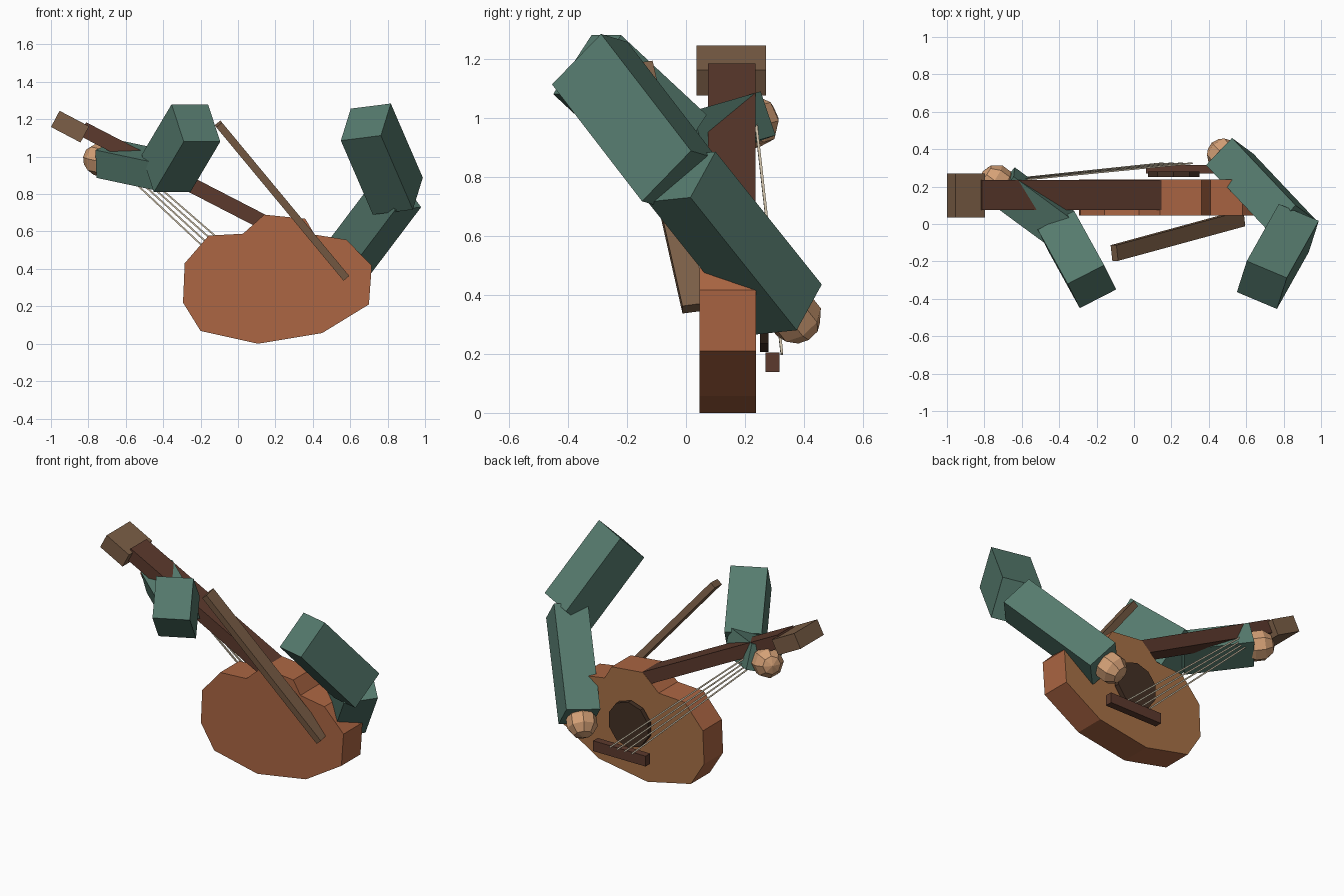
import bpy, bmesh, math
from mathutils import Vector as V, Matrix

if "Cube" in bpy.data.objects:
    bpy.data.objects.remove(bpy.data.objects["Cube"])


def mat(name, r, g, b):
    m = bpy.data.materials.new(name)
    lin = [(c / 255 / 12.92) if c < 10 else ((c / 255 + 0.055) / 1.055) ** 2.4 for c in (r, g, b)]
    m.diffuse_color = (*lin, 1)
    m.use_nodes = True
    m.node_tree.nodes["Principled BSDF"].inputs["Base Color"].default_value = m.diffuse_color
    return m


GREEN = mat("sleeve green", 86, 123, 110)
ORANGE = mat("body orange", 172, 102, 67)
TAN = mat("soundboard tan", 168, 113, 70)
DARK = mat("neck brown", 92, 58, 45)
BROWN = mat("wood brown", 124, 95, 71)
HOLE = mat("hole brown", 68, 48, 36)
SKIN = mat("skin", 212, 160, 118)
PALE = mat("string pale", 205, 192, 168)


def finish(name, bm, *mats):
    bmesh.ops.recalc_face_normals(bm, faces=bm.faces)
    me = bpy.data.meshes.new(name)
    bm.to_mesh(me)
    bm.free()
    for m in mats:
        me.materials.append(m)
    ob = bpy.data.objects.new(name, me)
    bpy.context.collection.objects.link(ob)
    return ob


def box(name, center, ex, ey, ez, m):
    """Box from its centre and three full edge vectors."""
    bm = bmesh.new()
    bmesh.ops.create_cube(bm, size=1)
    M = Matrix((ex, ey, ez)).transposed().to_4x4()
    M.translation = V(center)
    bm.transform(M)
    return finish(name, bm, m)


def box_from_corner(name, p, a, b, c, m):
    a, b, c = V(a), V(b), V(c)
    return box(name, V(p) + (a + b + c) / 2, a, b, c, m)


def bar(name, p, q, side, w, t, m):
    """Bar from p to q, w wide along side and t thick."""
    p, q = V(p), V(q)
    d = (q - p).normalized()
    s = (V(side) - V(side).dot(d) * d).normalized()
    return box(name, (p + q) / 2, q - p, s * w, d.cross(s) * t, m)


# body: extruded outline with a tan soundboard on the back (+y) face
outline = [(.715, .417), (.70, .21), (.45, .057), (.107, 0), (-.20, .068), (-.294, .22), (-.285, .43),
           (-.157, .578), (.027, .588), (.14, .69), (.36, .668), (.41, .583), (.58, .556)]
bm = bmesh.new()
f = bm.faces.new([bm.verts.new((x, .045, z)) for x, z in outline])
ext = bmesh.ops.extrude_face_region(bm, geom=[f])
bmesh.ops.translate(bm, vec=(0, .192, 0), verts=[v for v in ext["geom"] if isinstance(v, bmesh.types.BMVert)])
bm.normal_update()
for f in bm.faces:
    if f.calc_center_median().y > .23:
        f.material_index = 1
finish("guitar_body", bm, ORANGE, TAN)

# neck, headstock and position markers on the neck edge
bar("neck", (-.83, .155, 1.148), (.15, .155, .643), (0, 1, 0), .16, .08, DARK)
bar("headstock", (-.977, .153, 1.202), (-.819, .153, 1.119), (0, 1, 0), .235, .098, BROWN)
for i in range(5):
    x, z = -.695 + .195 * i, 1.112 - .1005 * i
    bar(f"neck_marker_{i + 1}", (x - .006, .2, z + .003), (x + .006, .2, z - .003), (0, 1, 0), .025, .014, PALE)

# sound hole disc and bridge
bm = bmesh.new()
bmesh.ops.create_cone(bm, cap_ends=True, segments=10, radius1=.145, radius2=.145, depth=.03)
bm.transform(Matrix.Translation((.212, .265, .352)) @ Matrix.Rotation(math.pi / 2, 4, 'X'))
finish("sound_hole", bm, HOLE)
box("bridge", (.25, .293, .172), V((.37, 0, 0)), V((0, .046, 0)), V((0, 0, .066)), DARK)

# strings
for i in range(4):
    bar(f"string_{i + 1}", (-.70 + .03 * i, .235, 1.0), (.155 + .052 * i, .325, .2), (0, 1, 0), .009, .009, PALE)

# stick in front
bar("front_stick", (-.105, -.155, 1.175), (.575, .03, .355), (0, 1, 0), .085, .04, BROWN)

# left arm (player's neck hand)
box_from_corner("left_upper_sleeve", (-.29, -.45, 1.08), (.195, .1, 0), (-.065, .13, .2), (-.16, .29, -.27), GREEN)
bar("left_lower_sleeve", (-.38, -.03, .92), (-.70, .205, .988), (.123, .143, .053), .196, .157, GREEN)

# right arm (strumming hand)
box_from_corner("right_upper_sleeve", (.55, -.364, 1.086), (.214, -.09, .027), (.053, .166, .171),
                (.171, .305, -.396), GREEN)
box_from_corner("right_lower_sleeve", (.864, .10, .885), (.115, -.085, -.155), (-.139, -.15 + .005, -.015),
                (-.34, .36, -.45), GREEN)

# hands: low-poly balls turned along the forearms
for name, c, d in (("left_hand", (-.735, .225, .985), (-.32, .235, .07)),
                   ("right_hand", (.48, .367, .327), (-.34, .36, -.45))):
    bm = bmesh.new()
    bmesh.ops.create_uvsphere(bm, u_segments=8, v_segments=5, radius=.094)
    bm.transform(Matrix.Translation(c) @ V(d).to_track_quat('Z', 'Y').to_matrix().to_4x4())
    finish(name, bm, SKIN)
